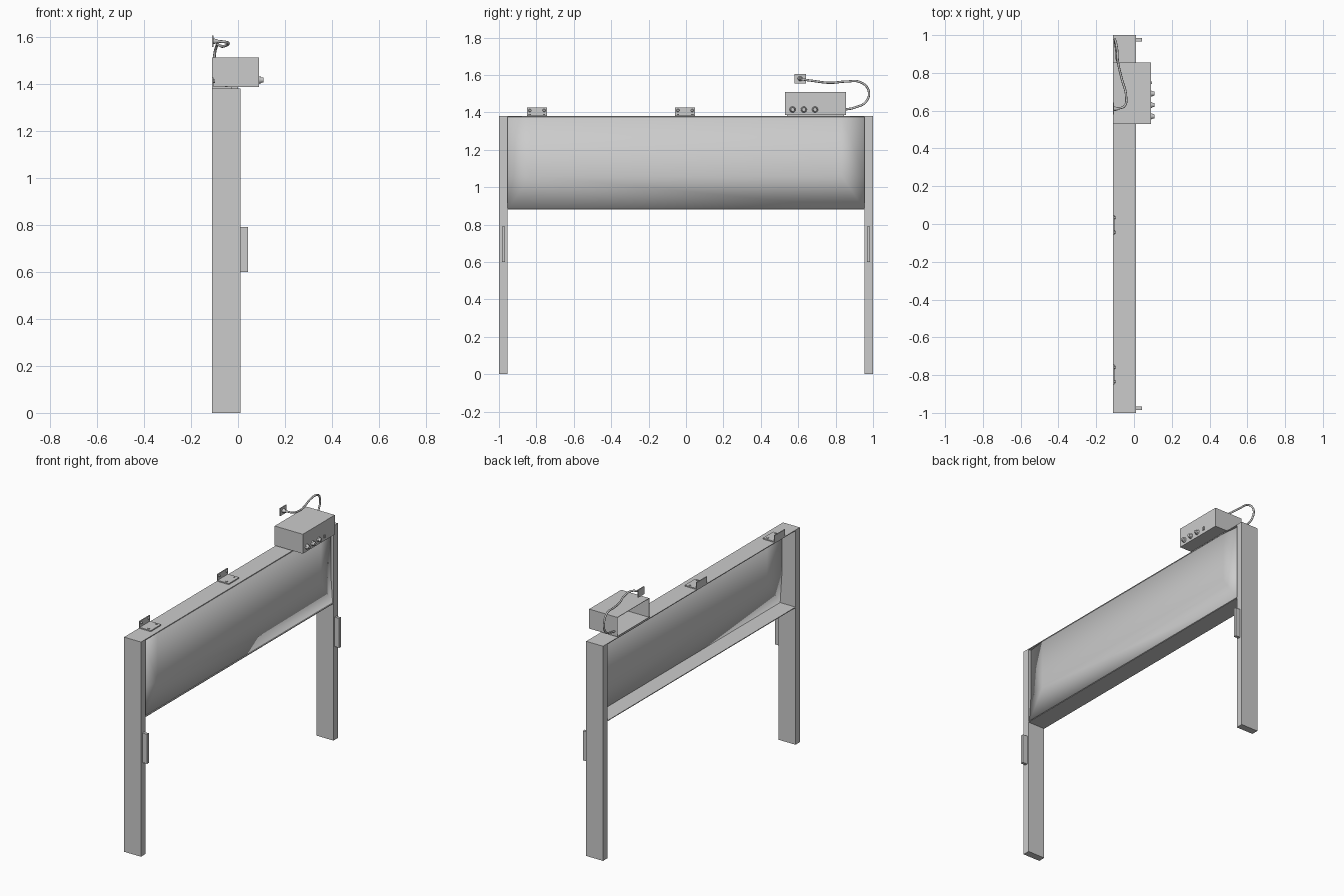
import bpy, bmesh, math
from mathutils import Vector

if "Cube" in bpy.data.objects:
    bpy.data.objects.remove(bpy.data.objects["Cube"])


def mesh_object(name, verts, faces):
    me = bpy.data.meshes.new(name)
    me.from_pydata(verts, [], faces)
    me.update()
    ob = bpy.data.objects.new(name, me)
    bpy.context.collection.objects.link(ob)
    return ob


def box(name, lo, hi, open_back=False):
    bm = bmesh.new()
    bmesh.ops.create_cube(bm, size=1)
    for v in bm.verts:
        v.co = Vector([(lo[i] + hi[i]) / 2 + v.co[i] * (hi[i] - lo[i]) for i in range(3)])
    if open_back:
        bm.normal_update()
        bmesh.ops.delete(bm, geom=[f for f in bm.faces if f.normal.x < -0.9], context='FACES')
    me = bpy.data.meshes.new(name)
    bm.to_mesh(me)
    bm.free()
    ob = bpy.data.objects.new(name, me)
    bpy.context.collection.objects.link(ob)
    return ob


def smooth(ob, angle=40):
    bpy.ops.object.select_all(action='DESELECT')
    ob.select_set(True)
    bpy.context.view_layer.objects.active = ob
    bpy.ops.object.shade_smooth_by_angle(angle=math.radians(angle))


def peg(name, x0, x1, y, z, r0, r1, sides=20):
    # round part lying along x
    bpy.ops.mesh.primitive_cone_add(vertices=sides, radius1=r0, radius2=r1, depth=x1 - x0,
                                    location=((x0 + x1) / 2, y, z), rotation=(0, math.pi / 2, 0))
    ob = bpy.context.object
    ob.name = name
    smooth(ob)
    return ob


# legs and side grips
for s, side in ((-1, "near"), (1, "far")):
    ya, yb = sorted((s * 0.955, s * 1.0))
    box(f"{side}_leg", (-0.11, ya, 0), (0.01, yb, 1.38))
    ya, yb = sorted((s * 0.967, s * 0.985))
    box(f"{side}_grip", (0.01, ya, 0.6), (0.043, yb, 0.79))

# top sheet and bottom shelf
box("top_sheet", (-0.11, -0.955, 1.375), (0.01, 0.955, 1.38))
box("bottom_shelf", (-0.11, -0.955, 0.88), (0.01, 0.955, 0.885))

# slightly pressed panel: sides set in, crease near the lower third
W, C = 0.955, 0.83
panel = mesh_object("pressed_panel",
    [(-0.008, -W, 1.378), (0.008, -C, 1.378), (0.008, C, 1.378), (-0.008, W, 1.378),
     (-0.008, -W, 1.06), (0.01, -C, 1.06), (0.01, C, 1.06), (-0.008, W, 1.06),
     (0.004, -W, 0.882), (0.004, W, 0.882)],
    [(0, 4, 5, 1), (1, 5, 6, 2), (2, 6, 7, 3), (4, 8, 5), (5, 8, 9, 6), (6, 9, 7)])
solid = panel.modifiers.new("thickness", 'SOLIDIFY')
solid.thickness = 0.005
smooth(panel)

# control box, open at the rear
case = box("control_box", (-0.11, 0.53, 1.385), (0.09, 0.855, 1.51), True)
solid = case.modifiers.new("thickness", 'SOLIDIFY')
solid.thickness = 0.004
box("box_pad", (-0.10, 0.54, 1.38), (0.0, 0.845, 1.386))

# knobs and switch
for i in range(3):
    y = 0.57 + 0.06 * i
    peg(f"knob_base_{i}", 0.09, 0.097, y, 1.415, 0.016, 0.014)
    peg(f"knob_{i}", 0.097, 0.109, y, 1.415, 0.012, 0.010)
box("switch", (0.09, 0.742, 1.405), (0.096, 0.754, 1.425))

# mounting brackets with bolts
for i, y in enumerate((-0.797, -0.005)):
    box(f"bracket_base_{i}", (-0.11, y - 0.053, 1.38), (-0.025, y + 0.053, 1.387))
    box(f"bracket_plate_{i}", (-0.11, y - 0.053, 1.387), (-0.104, y + 0.053, 1.425))
    for j, dy in enumerate((-0.038, 0.038)):
        peg(f"bracket_bolt_{i}_{j}", -0.104, -0.097, y + dy, 1.41, 0.008, 0.006, 12)
        bpy.ops.mesh.primitive_cylinder_add(vertices=12, radius=0.006, depth=0.004,
                                            location=(-0.05, y + dy, 1.388))
        bpy.context.object.name = f"base_screw_{i}_{j}"

# wall plug
box("plug_plate", (-0.11, 0.58, 1.555), (-0.105, 0.642, 1.605))
peg("plug_cone", -0.105, -0.085, 0.61, 1.58, 0.013, 0.007)

# power cable
path = [(-0.09, 0.85, 1.415), (-0.092, 0.90, 1.425), (-0.10, 0.965, 1.46), (-0.10, 0.975, 1.52),
        (-0.09, 0.93, 1.562), (-0.085, 0.86, 1.565), (-0.065, 0.77, 1.558),
        (-0.042, 0.68, 1.568), (-0.05, 0.625, 1.576), (-0.088, 0.61, 1.58)]
cu = bpy.data.curves.new("power_cable", 'CURVE')
cu.dimensions = '3D'
cu.bevel_depth = 0.006
cu.bevel_resolution = 2
cu.resolution_u = 8
sp = cu.splines.new('BEZIER')
sp.bezier_points.add(len(path) - 1)
for p, co in zip(sp.bezier_points, path):
    p.co = co
    p.handle_left_type = p.handle_right_type = 'AUTO'
bpy.context.collection.objects.link(bpy.data.objects.new("power_cable", cu))
